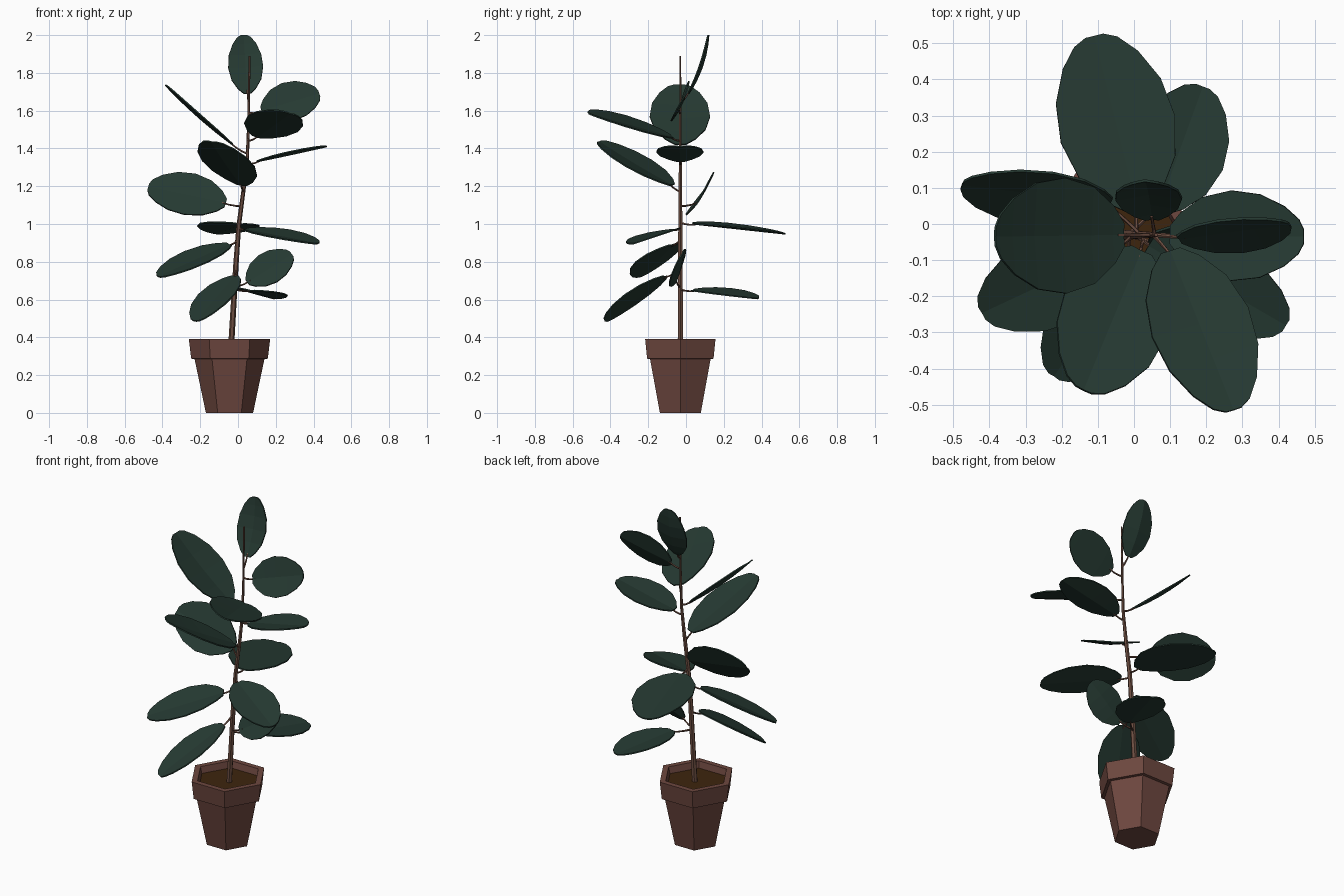
import bpy, bmesh, math
from mathutils import Vector

if "Cube" in bpy.data.objects:
    bpy.data.objects.remove(bpy.data.objects["Cube"])


def material(name, rgb):
    m = bpy.data.materials.new(name)
    m.diffuse_color = (*rgb, 1)
    m.use_nodes = True
    m.node_tree.nodes["Principled BSDF"].inputs["Base Color"].default_value = m.diffuse_color
    return m


GREEN = material("dark_leaf_green", (0.019, 0.042, 0.032))
CLAY = material("terracotta", (0.155, 0.064, 0.050))
SOIL = material("soil_brown", (0.047, 0.018, 0.004))
BARK = material("bark_brown", (0.150, 0.075, 0.052))


def finish(name, bm, mat):
    bmesh.ops.recalc_face_normals(bm, faces=bm.faces)
    me = bpy.data.meshes.new(name)
    bm.to_mesh(me)
    bm.free()
    me.materials.append(mat)
    ob = bpy.data.objects.new(name, me)
    bpy.context.collection.objects.link(ob)
    return ob


def loft(name, rings, mat):
    """Bridge rings of points and cap both ends."""
    bm = bmesh.new()
    vs = [[bm.verts.new(p) for p in r] for r in rings]
    for a, b in zip(vs, vs[1:]):
        n = len(a)
        for i in range(n):
            bm.faces.new((a[i], a[(i + 1) % n], b[(i + 1) % n], b[i]))
    bm.faces.new(vs[0][::-1])
    bm.faces.new(vs[-1])
    return finish(name, bm, mat)


def hexagon(r, z):
    return [(-0.045 + r * math.cos(i * math.pi / 3),
             -0.03 + r * math.sin(i * math.pi / 3), z) for i in range(6)]


def tube(name, pts, r0, r1, sides):
    rings = []
    last = len(pts) - 1
    for i, p in enumerate(pts):
        d = (pts[min(i + 1, last)] - pts[max(i - 1, 0)]).normalized()
        ref = Vector((0, 1, 0)) if abs(d.y) < 0.8 else Vector((1, 0, 0))
        u = d.cross(ref).normalized()
        v = d.cross(u)
        r = r0 + (r1 - r0) * i / last
        rings.append([p + r * (u * math.cos(a) + v * math.sin(a))
                      for a in (math.tau * k / sides for k in range(sides))])
    return loft(name, rings, BARK)


# Six-sided pot with stepped rim, and soil
loft("pot", [hexagon(r, z) for r, z in ((0.125, 0), (0.185, 0.285), (0.203, 0.287),
                                        (0.215, 0.39), (0.18, 0.39), (0.168, 0.34))], CLAY)
loft("soil", [hexagon(0.168, 0.335), hexagon(0.173, 0.352)], SOIL)

# Gently leaning stem
STEM = [Vector((x, -0.03, z)) for x, z in
        ((-0.037, 0.34), (-0.01, 0.8), (0.005, 1.0), (0.032, 1.2),
         (0.05, 1.36), (0.056, 1.55), (0.061, 1.89))]
tube("stem", STEM, 0.016, 0.005, 6)


def stem_at(z):
    for a, b in zip(STEM, STEM[1:]):
        if z <= b.z:
            return a.lerp(b, (z - a.z) / (b.z - a.z))


# Oval leaf outline: position along the leaf, share of half width
OUTLINE = [(0, 0.2), (0.08, 0.5), (0.24, 0.84), (0.46, 1), (0.68, 0.92),
           (0.86, 0.66), (0.965, 0.38), (1, 0.16)]


def leaf(i, base, tip, roll, width):
    base, tip = Vector(base), Vector(tip)
    axis = tip - base
    d = axis.normalized()
    flat = d.cross(Vector((0, 0, 1))).normalized()
    up = flat.cross(d)
    a = math.radians(roll)
    side = flat * math.cos(a) + up * math.sin(a)
    n = side.cross(d)
    sag = -0.025 * d.z * max(d.z, 0)      # upright leaves curl inwards
    # Blade folded slightly along the midrib
    bm = bmesh.new()
    rows = []
    for t, w in OUTLINE:
        mid = base + axis * t + n * sag * 4 * t * (1 - t)
        off = side * w * width / 2
        lift = n * 0.016 * w
        rows.append([bm.verts.new(p) for p in
                     (mid - off + lift, mid, mid + off + lift)])
    for p, q in zip(rows, rows[1:]):
        for k in (0, 1):
            bm.faces.new((p[k], p[k + 1], q[k + 1], q[k]))
    sol = finish(f"leaf_{i}", bm, GREEN).modifiers.new("thickness", "SOLIDIFY")
    sol.thickness = 0.007
    sol.offset = 0
    # Curved leaf stalk
    s = stem_at(base.z - 0.15 * axis.z)
    c = (s + base) / 2 - Vector((0, 0, 0.012))
    end = base + d * 0.02
    tube(f"leaf_stalk_{i}", [s.lerp(c, t).lerp(c.lerp(end, t), t)
                             for t in (k / 3 for k in range(4))], 0.006, 0.004, 5)


# Leaves from top to bottom: base, tip, roll, width
leaf(1, (0.05, 0.015, 1.69), (0.03, 0.12, 2.0), 10, 0.185)
leaf(2, (0.125, -0.04, 1.6), (0.43, 0, 1.69), -65, 0.225)
leaf(3, (0.1, -0.075, 1.46), (0.275, -0.515, 1.585), 17, 0.29)
leaf(4, (-0.03, -0.03, 1.42), (-0.385, -0.035, 1.735), 0, 0.32)
leaf(5, (0.1, -0.03, 1.33), (0.47, -0.035, 1.41), 0, 0.25)
leaf(6, (0.02, -0.075, 1.205), (-0.14, -0.46, 1.435), 7, 0.31)
leaf(7, (-0.065, 0.06, 1.11), (-0.475, 0.11, 1.195), 56, 0.265)
leaf(8, (0.01, 0.04, 1.0), (-0.11, 0.52, 0.948), -4, 0.325)
leaf(9, (0.04, -0.06, 0.97), (0.42, -0.28, 0.895), -8, 0.24)
leaf(10, (-0.045, -0.07, 0.89), (-0.42, -0.245, 0.72), 13, 0.26)
leaf(11, (0.05, -0.055, 0.69), (0.285, -0.02, 0.84), -60, 0.19)
leaf(12, (0.065, 0.035, 0.648), (0.19, 0.38, 0.605), -6, 0.26)
leaf(13, (-0.015, -0.11, 0.722), (-0.22, -0.42, 0.485), 0, 0.23)
